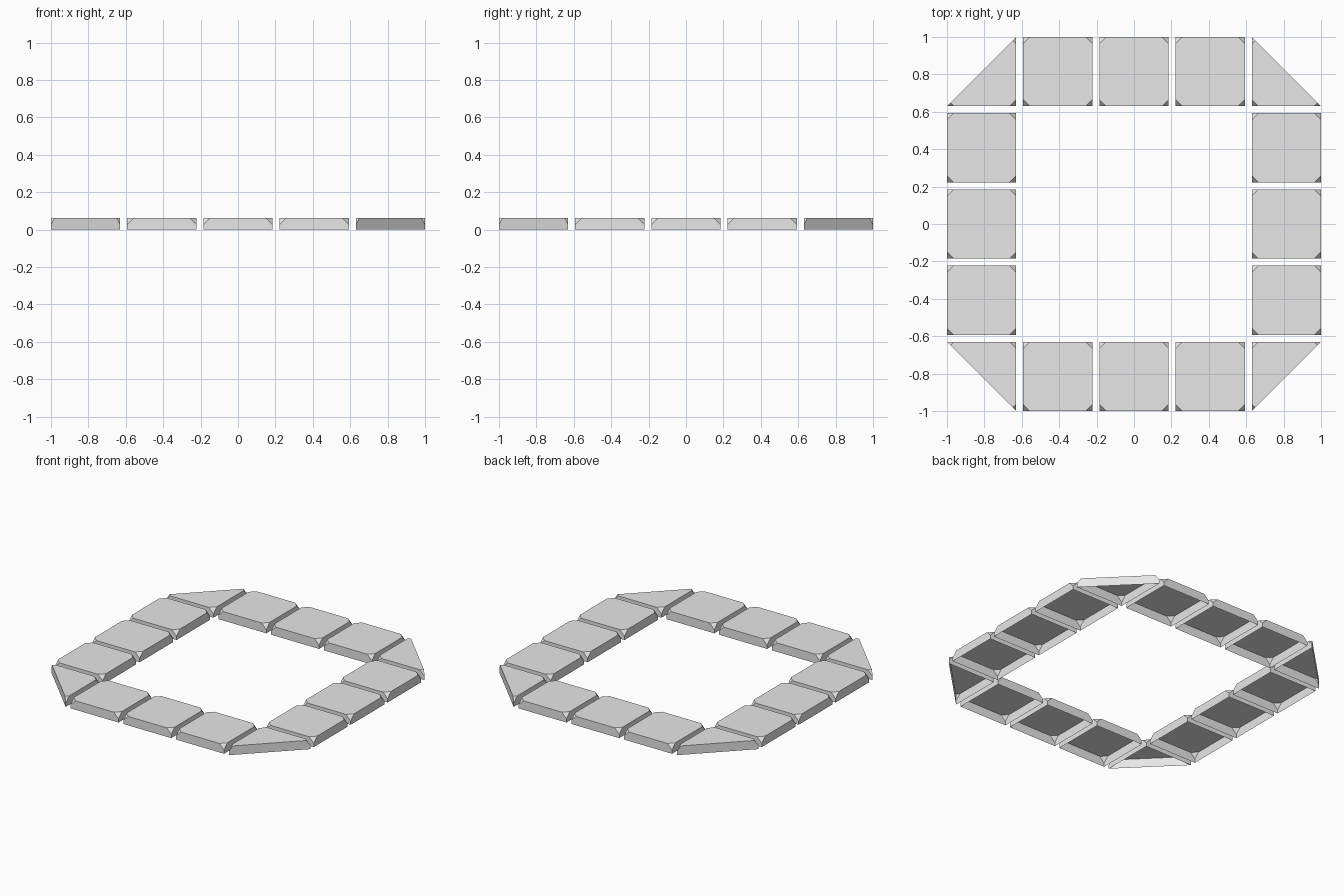
import bpy
import bmesh
from mathutils import Vector

SIZE, HEIGHT, PITCH = 0.37, 0.0625, 0.4075
CUT = 0.036  # size of the clipped top corners
HALF = SIZE / 2

cube = bpy.data.objects.get("Cube")
if cube:
    bpy.data.objects.remove(cube)

grey = bpy.data.materials.new("light grey")
grey.use_nodes = True
colour = (0.8, 0.8, 0.8, 1)
grey.diffuse_color = colour
grey.node_tree.nodes["Principled BSDF"].inputs["Base Color"].default_value = colour


def slice_off(bm, point, normal):
    """Remove everything beyond a plane and close the cut."""
    geom = bm.verts[:] + bm.edges[:] + bm.faces[:]
    bmesh.ops.bisect_plane(bm, geom=geom, dist=1e-6, plane_co=point,
                           plane_no=Vector(normal).normalized(), clear_outer=True)
    bmesh.ops.holes_fill(bm, edges=[e for e in bm.edges if e.is_boundary], sides=0)


def tile_mesh(name, diagonal=None):
    bm = bmesh.new()
    bmesh.ops.create_cube(bm, size=1)
    for v in bm.verts:
        v.co = (v.co.x * SIZE, v.co.y * SIZE, (v.co.z + 0.5) * HEIGHT)
    # Clip the four top corners
    for sx in (-1, 1):
        for sy in (-1, 1):
            slice_off(bm, (sx * HALF, sy * HALF, HEIGHT - CUT), (sx, sy, 1))
    # Corner tiles lose their outer half
    if diagonal:
        slice_off(bm, (0, 0, 0), (*diagonal, 0))
    bmesh.ops.recalc_face_normals(bm, faces=bm.faces[:])
    # The shell is open underneath
    bottom = [f for f in bm.faces if f.normal.z < -0.9]
    bmesh.ops.delete(bm, geom=bottom, context='FACES')
    mesh = bpy.data.meshes.new(name)
    bm.to_mesh(mesh)
    bm.free()
    mesh.materials.append(grey)
    return mesh


def place(name, mesh, i, j):
    obj = bpy.data.objects.new(name, mesh)
    obj.location = (i * PITCH, j * PITCH, 0)
    bpy.context.collection.objects.link(obj)


# Three square tiles along each side
square = tile_mesh("square_tile")
for n in (-1, 0, 1):
    for side, i, j in (("front", n, -2), ("back", n, 2),
                       ("right", -2, n), ("left", 2, n)):
        place(f"{side}_tile_{n + 2}", square, i, j)

# Triangular tiles at the corners
for sx, xname in ((-1, "right"), (1, "left")):
    for sy, yname in ((-1, "front"), (1, "back")):
        name = f"{yname}_{xname}_corner_tile"
        place(name, tile_mesh(name, (sx, sy)), 2 * sx, 2 * sy)
